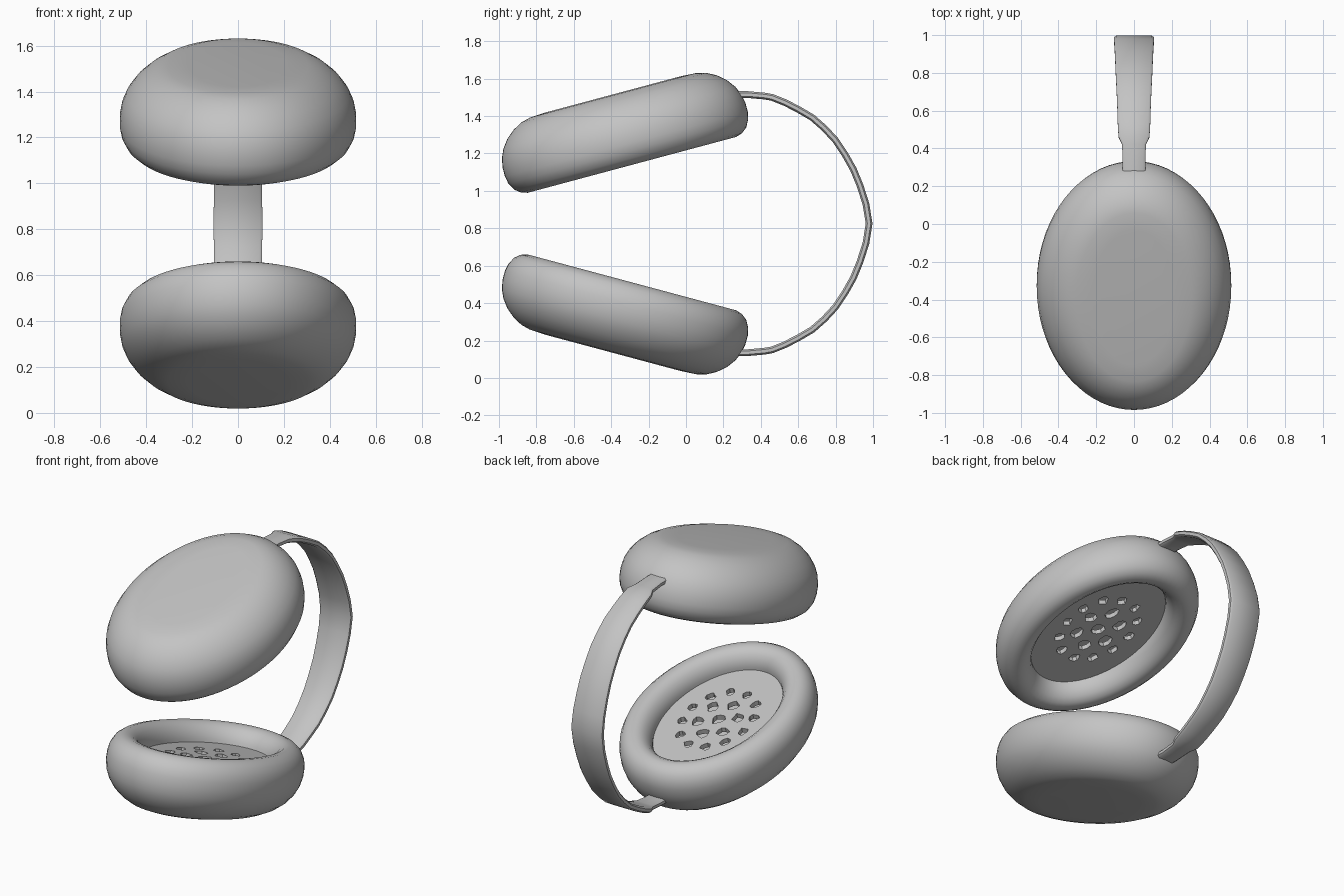
import bpy, bmesh, math, random
from mathutils import Vector, Matrix

if "Cube" in bpy.data.objects:
    bpy.data.objects.remove(bpy.data.objects["Cube"])

random.seed(4)
MID = 0.825                      # mirror height between the two cups
A, B = 0.515, 0.672              # cup half width and half length

grey = bpy.data.materials.new("plain grey")
grey.diffuse_color = (0.55, 0.55, 0.55, 1)
grey.use_nodes = True
grey.node_tree.nodes["Principled BSDF"].inputs["Base Color"].default_value = grey.diffuse_color


def finish(name, bm, matrix=None, smooth=True):
    """Turn a bmesh into a grey object with baked transform."""
    if matrix:
        bm.transform(matrix)
    bmesh.ops.recalc_face_normals(bm, faces=bm.faces)
    me = bpy.data.meshes.new(name)
    bm.to_mesh(me)
    bm.free()
    ob = bpy.data.objects.new(name, me)
    bpy.context.collection.objects.link(ob)
    me.materials.append(grey)
    if smooth:
        bpy.ops.object.select_all(action='DESELECT')
        ob.select_set(True)
        bpy.context.view_layer.objects.active = ob
        bpy.ops.object.shade_smooth_by_angle(angle=math.radians(40))
    return ob


def loop(bm, a, b, z, n, cx=0, cy=0, jitter=0.0):
    """Closed ring of vertices on an ellipse."""
    vs = []
    for i in range(n):
        t = 2 * math.pi * i / n
        r = 1 + random.uniform(-jitter, jitter)
        vs.append(bm.verts.new((cx + a * r * math.cos(t), cy + b * r * math.sin(t), z)))
    return vs


def bridge(bm, r0, r1):
    n = len(r0)
    for i in range(n):
        j = (i + 1) % n
        bm.faces.new((r0[i], r0[j], r1[j], r1[i]))


# Cup section: (inset from the rim, height), from outer face to recess floor
CUP = [(0.30, 0.205), (0.21, 0.200), (0.16, 0.187), (0.11, 0.160), (0.065, 0.122),
       (0.03, 0.075), (0.010, 0.03), (0.0, -0.02), (0.0, -0.07), (0.008, -0.11),
       (0.03, -0.150), (0.06, -0.174), (0.095, -0.185), (0.13, -0.180),
       (0.16, -0.160), (0.182, -0.130), (0.195, -0.095), (0.197, -0.06), (0.20, 0.0)]


def make_cup(name, matrix):
    bm = bmesh.new()
    rings = [loop(bm, A - d, B - d, z, 72) for d, z in CUP]
    for r0, r1 in zip(rings, rings[1:]):
        bridge(bm, r0, r1)
    bm.faces.new(rings[0])
    bm.faces.new(rings[-1])
    finish(name, bm, matrix)


def make_grille(name, matrix):
    # Perforated speaker plate with irregular holes in rings
    bm = bmesh.new()
    loops = [loop(bm, A - 0.19, B - 0.19, -0.075, 64)]
    for count, radius, size in ((1, 0, 0.036), (6, 0.40, 0.034), (12, 0.72, 0.027)):
        for k in range(count):
            t = 2 * math.pi * (k + radius) / count
            cx, cy = 0.28 * radius * math.cos(t), 0.36 * radius * math.sin(t)
            loops.append(loop(bm, size, size * 1.15, -0.075, 9, cx, cy, 0.22))
    edges = [bm.edges.new((l[i], l[(i + 1) % len(l)])) for l in loops for i in range(len(l))]
    bmesh.ops.triangle_fill(bm, edges=edges, use_beauty=True, normal=(0, 0, -1))
    # thicken the plate
    ext = bmesh.ops.extrude_face_region(bm, geom=bm.faces[:], use_keep_orig=True)
    vs = [g for g in ext['geom'] if isinstance(g, bmesh.types.BMVert)]
    bmesh.ops.translate(bm, verts=vs, vec=(0, 0, 0.03))
    finish(name, bm, matrix, smooth=False)


# Upper cup is tilted, lower cup is its mirror image
upper = Matrix.Translation((0, -0.337, 1.318)) @ Matrix.Rotation(math.radians(15), 4, 'X')
flip = Matrix.Translation((0, 0, MID)) @ Matrix.Scale(-1, 4, (0, 0, 1)) @ Matrix.Translation((0, 0, -MID))
for side, mat in (("upper", upper), ("lower", flip @ upper)):
    make_cup(side + "_ear_cup", mat)
    make_grille(side + "_speaker_grille", mat)

# Headband: flat strip swept along an arc; (y, z, half width)
half = [(0.24, 1.515, 0.06), (0.33, 1.515, 0.06), (0.42, 1.507, 0.063), (0.46, 1.500, 0.082),
        (0.53, 1.472, 0.086), (0.60, 1.436, 0.088), (0.675, 1.392, 0.091), (0.74, 1.335, 0.094),
        (0.80, 1.270, 0.097), (0.85, 1.195, 0.099), (0.895, 1.115, 0.101), (0.93, 1.030, 0.103),
        (0.962, 0.930, 0.105)]
path = half + [(0.979, MID, 0.107)] + [(y, 2 * MID - z, w) for y, z, w in reversed(half)]
bm = bmesh.new()
rings = []
for i, (y, z, w) in enumerate(path):
    p, q = path[max(i - 1, 0)], path[min(i + 1, len(path) - 1)]
    tan = Vector((0, q[0] - p[0], q[1] - p[1])).normalized()
    out = Vector((0, -tan.z, tan.y)) * 0.018
    c = Vector((0, y, z))
    sect = [(-w, 0.5), (-w + 0.012, 1), (w - 0.012, 1), (w, 0.5),
            (w, -0.5), (w - 0.012, -1), (-w + 0.012, -1), (-w, -0.5)]
    rings.append([bm.verts.new(c + Vector((x, 0, 0)) + out * s) for x, s in sect])
for r0, r1 in zip(rings, rings[1:]):
    bridge(bm, r0, r1)
bm.faces.new(rings[0])
bm.faces.new(rings[-1])
finish("headband", bm)
